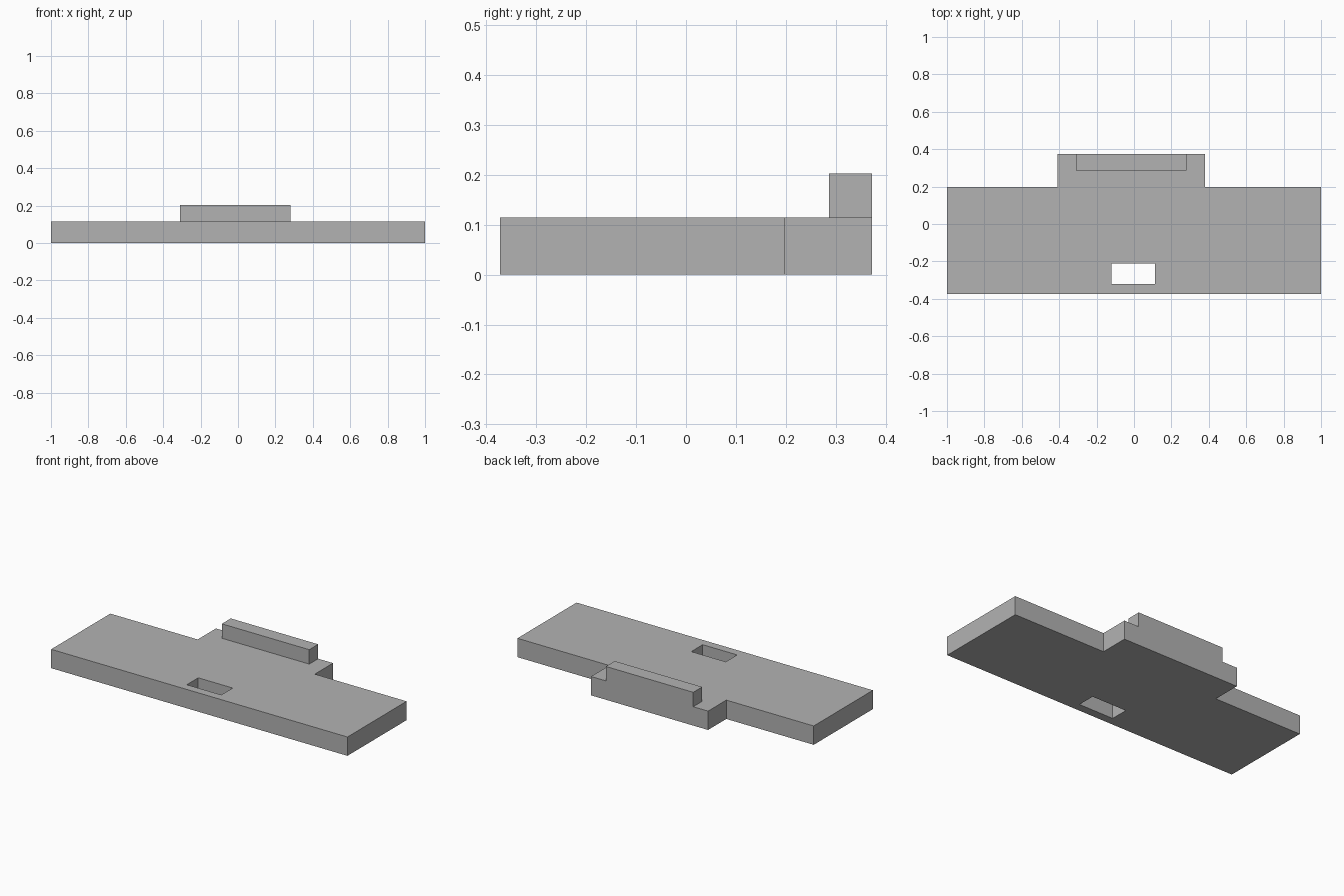
import bpy
import bmesh

# Remove the default cube
cube = bpy.data.objects.get("Cube")
if cube:
    bpy.data.objects.remove(cube, do_unlink=True)

# Single plain material
grey = bpy.data.materials.new("plain_grey")
grey.use_nodes = True
colour = (0.45, 0.45, 0.45, 1)
grey.diffuse_color = colour
grey.node_tree.nodes["Principled BSDF"].inputs["Base Color"].default_value = colour


def rectangle(x0, x1, y0, y1):
    return [(x0, y0), (x1, y0), (x1, y1), (x0, y1)]


def extruded(name, loops, bottom, top):
    """Fill the outline (with any inner holes) and extrude it upwards."""
    bm = bmesh.new()
    for loop in loops:
        verts = [bm.verts.new((x, y, bottom)) for x, y in loop]
        for a, b in zip(verts, verts[1:] + verts[:1]):
            bm.edges.new((a, b))
    bmesh.ops.triangle_fill(bm, edges=bm.edges[:], use_beauty=True)
    result = bmesh.ops.extrude_face_region(bm, geom=bm.faces[:], use_keep_orig=True)
    raised = [g for g in result["geom"] if isinstance(g, bmesh.types.BMVert)]
    bmesh.ops.translate(bm, verts=raised, vec=(0, 0, top - bottom))
    bmesh.ops.recalc_face_normals(bm, faces=bm.faces[:])
    mesh = bpy.data.meshes.new(name)
    bm.to_mesh(mesh)
    bm.free()
    mesh.materials.append(grey)
    obj = bpy.data.objects.new(name, mesh)
    bpy.context.collection.objects.link(obj)
    return obj


FRONT, SHOULDER, BACK = -0.373, 0.197, 0.373
THICKNESS = 0.115

# Flat plate with a rear tab and a rectangular slot near the front edge
outline = [(-1, FRONT), (1, FRONT), (1, SHOULDER), (0.38, SHOULDER),
           (0.38, BACK), (-0.41, BACK), (-0.41, SHOULDER), (-1, SHOULDER)]
slot = rectangle(-0.12, 0.113, -0.322, -0.212)
extruded("base_plate", [outline, slot], 0, THICKNESS)

# Raised lip along the rear of the tab
extruded("rear_lip", [rectangle(-0.31, 0.28, 0.287, BACK)], THICKNESS, 0.203)
